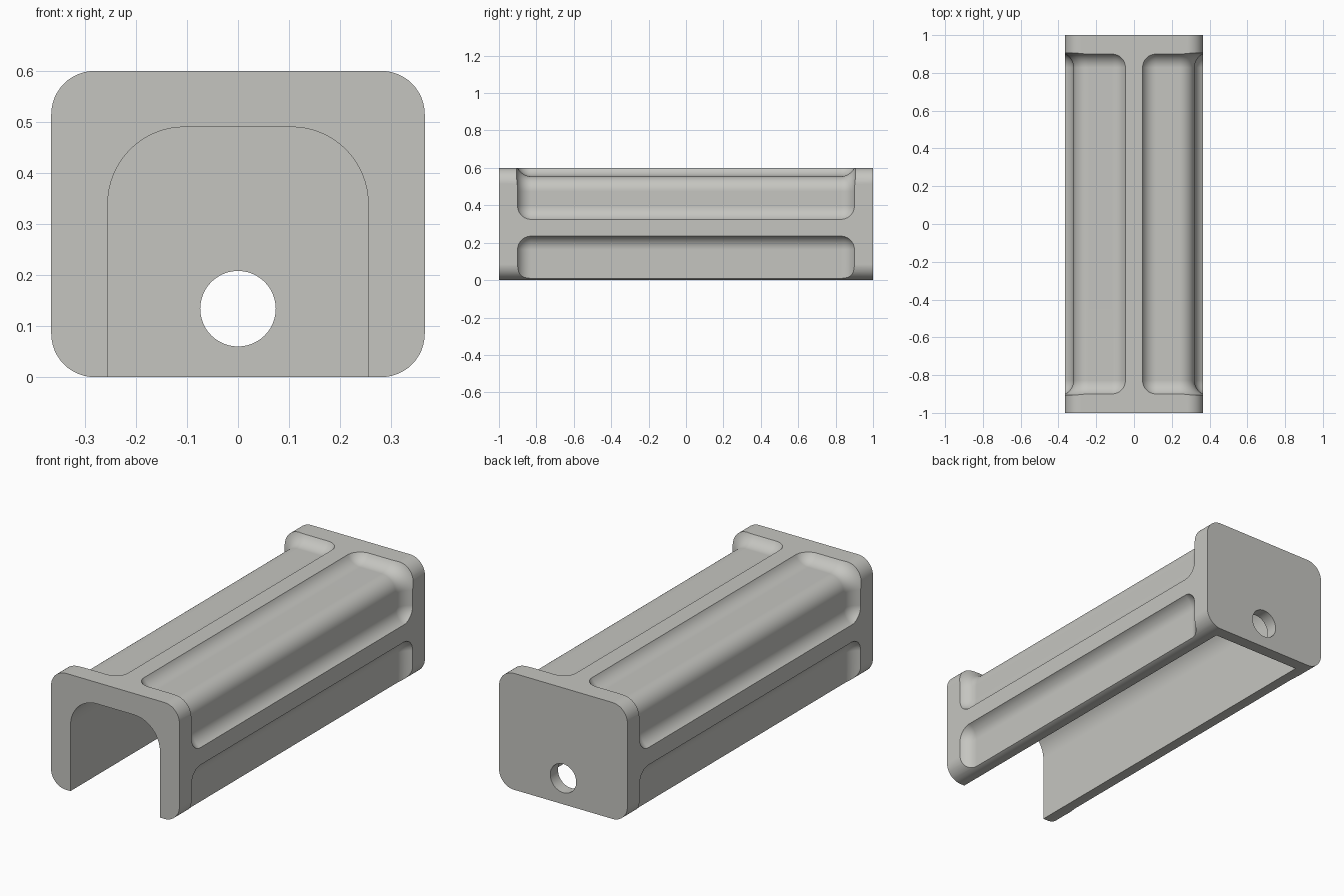
import bpy, bmesh, math

if "Cube" in bpy.data.objects:
    bpy.data.objects.remove(bpy.data.objects["Cube"])

HALF_W, HEIGHT, LENGTH = 0.366, 0.60, 2.0
BALL = 0.08          # radius of all recess fillets
CORE_END = 0.828     # y where the recess end fillet begins

grey = bpy.data.materials.new("light grey")
grey.diffuse_color = (0.56, 0.56, 0.53, 1)
grey.use_nodes = True
grey.node_tree.nodes["Principled BSDF"].inputs["Base Color"].default_value = grey.diffuse_color


def arc(cx, cz, r, a0, a1, n=12):
    """Points (x, z) on an arc, angles in degrees."""
    out = []
    for i in range(n + 1):
        a = math.radians(a0 + (a1 - a0) * i / n)
        out.append((cx + r * math.cos(a), cz + r * math.sin(a)))
    return out


def loft(name, sections):
    """Closed solid through a list of (y, [(x, z), ...]) sections."""
    bm = bmesh.new()
    rings = [[bm.verts.new((x, y, z)) for x, z in pts] for y, pts in sections]
    n = len(rings[0])
    for a, b in zip(rings, rings[1:]):
        for i in range(n):
            j = (i + 1) % n
            bm.faces.new((a[i], a[j], b[j], b[i]))
    bm.faces.new(rings[0])
    bm.faces.new(rings[-1])
    bmesh.ops.recalc_face_normals(bm, faces=bm.faces)
    mesh = bpy.data.meshes.new(name)
    bm.to_mesh(mesh)
    bm.free()
    mesh.materials.append(grey)
    obj = bpy.data.objects.new(name, mesh)
    bpy.context.collection.objects.link(obj)
    return obj


def upper_section(r):
    """Corner recess between top rib and side rail, grown by r from its core."""
    return (arc(0.117, 0.635, r, 180, 270)
            + arc(0.24, 0.475, 0.16 - r, 90, 0)
            + arc(0.40, 0.397, r, 180, 270)
            + [(0.9, 0.397 - r), (0.9, 1.0), (0.117 - r, 1.0)])


def lower_section(r):
    """Side recess below the rail, open at the bottom."""
    return (arc(0.40, 0.163, r, 90, 180)
            + [(0.40 - r, -0.2), (0.9, -0.2), (0.9, 0.163 + r)])


def recess(name, section, side):
    """Recess cutter with ball-shaped ends, on side +1 or -1."""
    steps = [math.radians(a) for a in (0, 8, 16, 24, 32, 40, 48, 56, 64, 70, 76, 82)]
    ends = [(CORE_END + BALL * math.sin(a), BALL * math.cos(a)) for a in steps]
    stations = [(-y, r) for y, r in reversed(ends)] + ends
    return loft(name, [(y, [(side * x, z) for x, z in section(r)]) for y, r in stations])


# rounded outer block
R = 0.085
block = (arc(HALF_W - R, R, R, -90, 0) + arc(HALF_W - R, HEIGHT - R, R, 0, 90)
         + arc(R - HALF_W, HEIGHT - R, R, 90, 180) + arc(R - HALF_W, R, R, 180, 270))
housing = loft("channel_housing", [(-LENGTH / 2, block), (LENGTH / 2, block)])

# arched tunnel, open at front and bottom, closed by the end wall
arch = ([(0.255, -0.2)] + arc(0.105, 0.34, 0.15, 0, 90, 16)
        + arc(-0.105, 0.34, 0.15, 90, 180, 16) + [(-0.255, -0.2)])
cutters = [loft("tunnel_cutter", [(-1.2, arch), (0.937, arch)])]

# round hole in the end wall
circle = arc(0, 0.134, 0.074, 0, 360, 48)[:-1]
cutters.append(loft("hole_cutter", [(0.8, circle), (1.2, circle)]))

# recesses on both sides
for side in (1, -1):
    cutters.append(recess("upper_recess_cutter", upper_section, side))
    cutters.append(recess("lower_recess_cutter", lower_section, side))

bpy.context.view_layer.objects.active = housing
housing.select_set(True)
for cutter in cutters:
    cutter.hide_render = True
    mod = housing.modifiers.new("cut", 'BOOLEAN')
    mod.operation = 'DIFFERENCE'
    mod.solver = 'EXACT'
    mod.object = cutter
    bpy.ops.object.modifier_apply(modifier=mod.name)
for cutter in cutters:
    bpy.data.objects.remove(cutter)

# smooth fillets, crisp edges
bpy.ops.object.shade_smooth_by_angle(angle=math.radians(22))
weighted = housing.modifiers.new("even_shading", 'WEIGHTED_NORMAL')
weighted.keep_sharp = True
